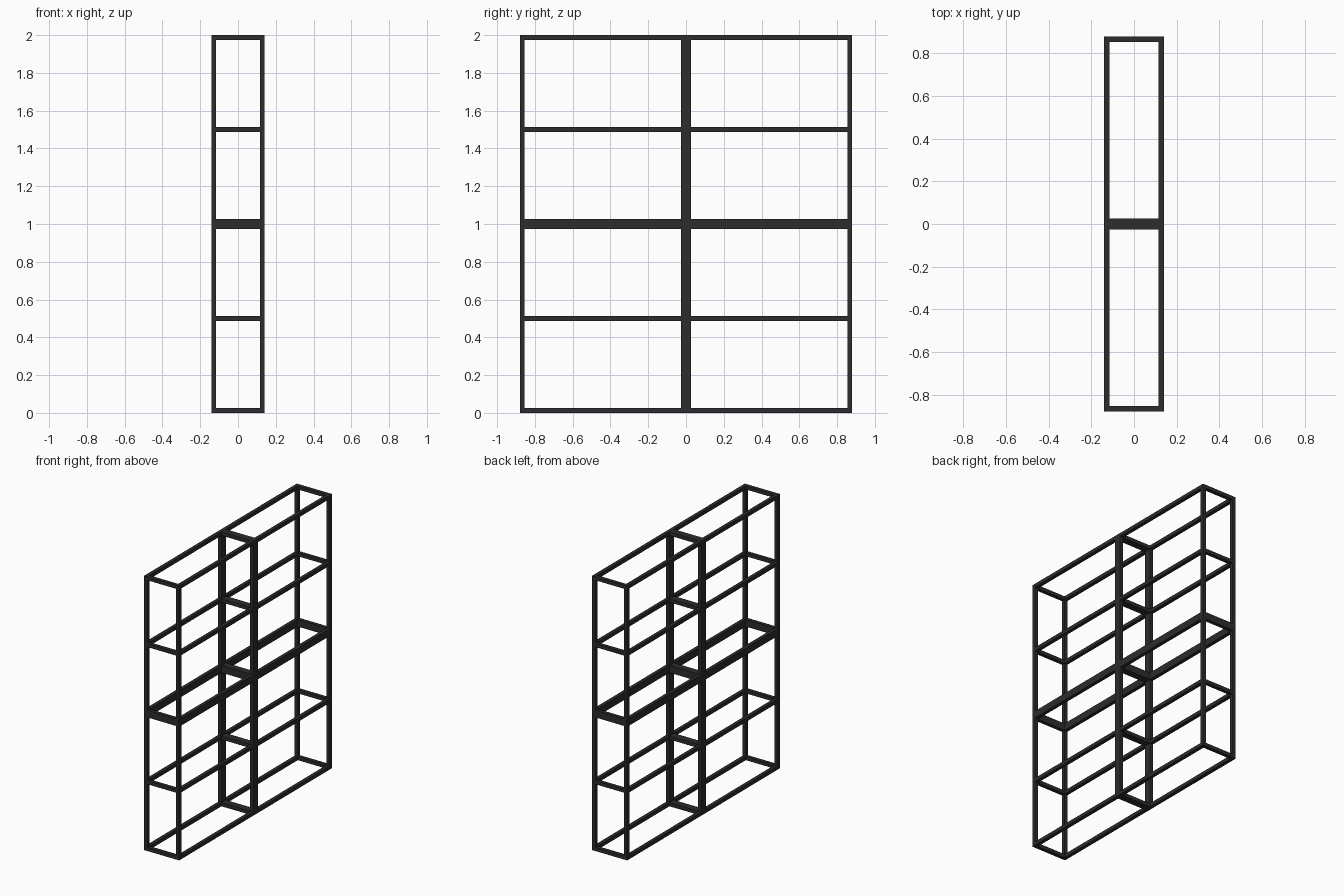
import bpy

if "Cube" in bpy.data.objects:
    bpy.data.objects.remove(bpy.data.objects["Cube"])

T = 0.026            # bar thickness
D, W, H = 0.283, 0.88, 1.0   # depth, width, height of one module

mat = bpy.data.materials.new("dark_metal")
mat.diffuse_color = (0.025, 0.025, 0.025, 1)
mat.use_nodes = True
mat.node_tree.nodes["Principled BSDF"].inputs["Base Color"].default_value = mat.diffuse_color


def bar(name, centre, size):
    bpy.ops.mesh.primitive_cube_add(size=1, location=centre)
    ob = bpy.context.object
    ob.name = name
    ob.scale = size
    ob.data.materials.append(mat)


def module(y0, z0):
    xs = (-(D - T) / 2, (D - T) / 2)
    ys = (y0 + T / 2, y0 + W - T / 2)
    # corner posts
    for x in xs:
        for y in ys:
            bar("post", (x, y, z0 + H / 2), (T, T, H))
    # bottom, shelf and top rails between the posts
    for z in (z0 + T / 2, z0 + H / 2, z0 + H - T / 2):
        for x in xs:
            bar("long_rail", (x, y0 + W / 2, z), (T, W - 2 * T, T))
        for y in ys:
            bar("short_rail", (0, y, z), (D - 2 * T, T, T))


# two modules wide, two high
for y0 in (-W, 0):
    for z0 in (0, H):
        module(y0, z0)
